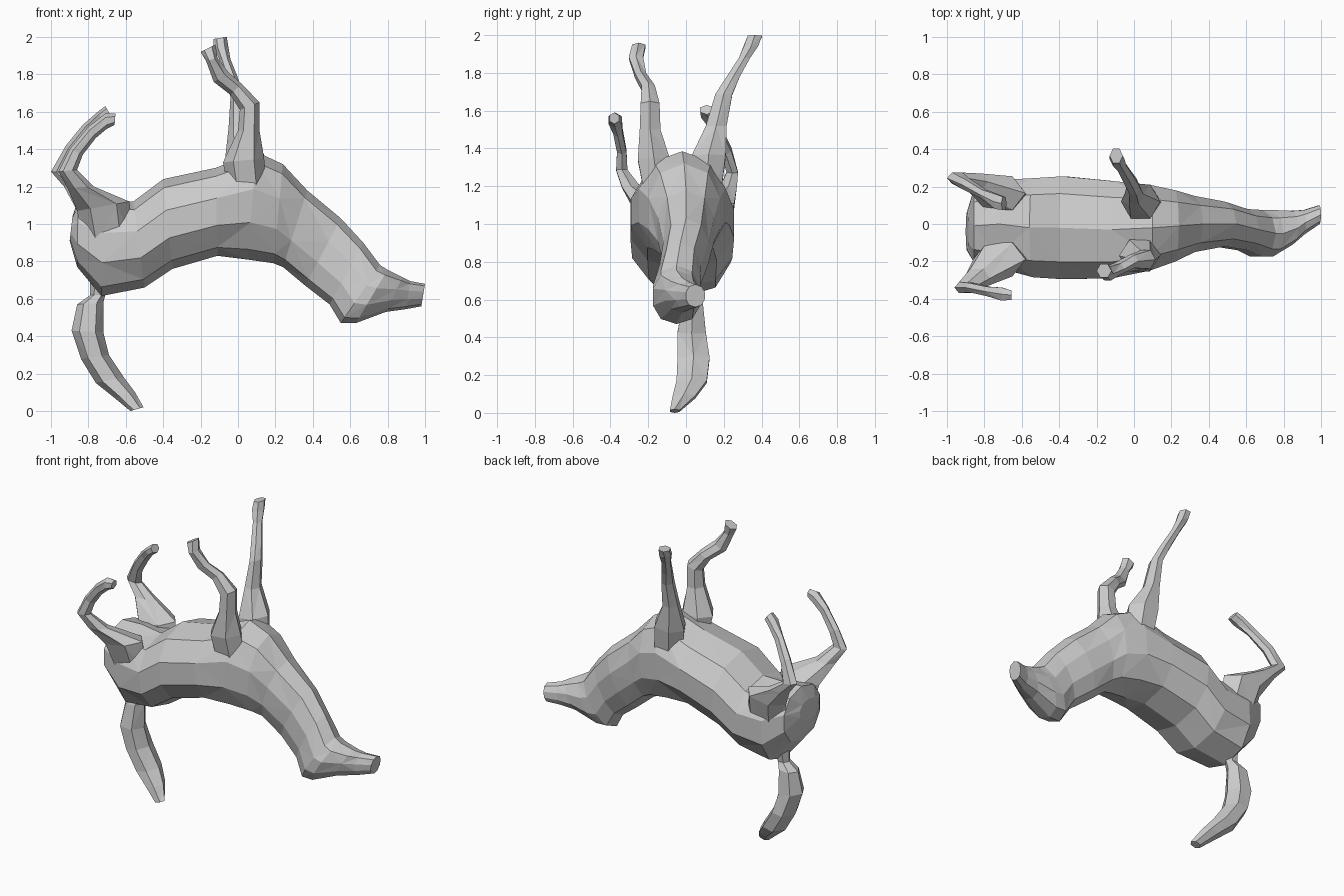
import bpy, bmesh, math


def loft(name, rings, sides, power=1.0):
    """Skin a flat-faced tube. Ring: edge point A (x, z), edge point B (x, z), y centre, y half width.
    A power below 1 gives fuller, squarer cross-sections."""
    bm = bmesh.new()
    angles = [2 * math.pi * i / sides for i in range(sides)]
    spread = [math.copysign(abs(math.sin(a)) ** power, math.sin(a)) for a in angles]
    widest = max(spread)
    loops = []
    for ax, az, bx, bz, y, w in rings:
        loop = []
        for a, s in zip(angles, spread):
            t = (1 - math.cos(a)) / 2
            loop.append(bm.verts.new((ax + (bx - ax) * t, y + w * s / widest, az + (bz - az) * t)))
        loops.append(loop)
    for k, (p, q) in enumerate(zip(loops, loops[1:])):
        for i in range(sides):
            j = (i + 1) % sides
            # alternate the diagonals for a faceted look
            if (i + k) % 2:
                bm.faces.new((p[i], p[j], q[j]))
                bm.faces.new((p[i], q[j], q[i]))
            else:
                bm.faces.new((p[i], p[j], q[i]))
                bm.faces.new((p[j], q[j], q[i]))
    bm.faces.new(loops[0])
    bm.faces.new(loops[-1])
    bmesh.ops.recalc_face_normals(bm, faces=bm.faces[:])
    mesh = bpy.data.meshes.new(name)
    bm.to_mesh(mesh)
    bm.free()
    obj = bpy.data.objects.new(name, mesh)
    bpy.context.collection.objects.link(obj)
    return obj


# Rump, barrel, chest, neck and head (belly side up)
loft("body_neck_head", [
    (-0.885, 1.04, -0.90, 0.91, -0.04, 0.10),
    (-0.855, 1.13, -0.86, 0.77, -0.01, 0.19),
    (-0.72, 1.13, -0.73, 0.615, 0.00, 0.235),
    (-0.56, 1.12, -0.50, 0.66, -0.02, 0.265),
    (-0.40, 1.24, -0.35, 0.76, -0.02, 0.275),
    (-0.12, 1.30, -0.11, 0.83, -0.03, 0.26),
    (0.10, 1.385, 0.05, 0.81, -0.02, 0.23),
    (0.24, 1.32, 0.19, 0.79, -0.01, 0.19),
    (0.37, 1.18, 0.24, 0.77, 0.00, 0.15),
    (0.55, 1.03, 0.36, 0.67, 0.00, 0.12),
    (0.67, 0.90, 0.49, 0.57, -0.03, 0.11),
    (0.76, 0.78, 0.55, 0.47, -0.05, 0.125),
    (0.80, 0.755, 0.63, 0.47, -0.05, 0.125),
    (0.88, 0.715, 0.79, 0.53, -0.02, 0.09),
    (0.92, 0.695, 0.90, 0.545, 0.01, 0.065),
    (1.00, 0.68, 0.98, 0.56, 0.05, 0.05)], 10, 0.85)

# Front legs, rooted inside the chest
loft("front_leg_near", [
    (-0.03, 1.05, 0.16, 1.05, -0.13, 0.07),
    (-0.08, 1.33, 0.14, 1.35, -0.17, 0.085),
    (0.00, 1.50, 0.115, 1.50, -0.19, 0.055),
    (0.01, 1.61, 0.115, 1.65, -0.19, 0.05),
    (-0.04, 1.69, 0.02, 1.75, -0.20, 0.035),
    (-0.13, 1.76, -0.05, 1.81, -0.24, 0.03),
    (-0.17, 1.87, -0.11, 1.89, -0.265, 0.038),
    (-0.20, 1.92, -0.12, 1.96, -0.25, 0.035)], 6)
loft("front_leg_far", [
    (-0.03, 1.05, 0.16, 1.05, 0.10, 0.07),
    (-0.07, 1.34, 0.14, 1.37, 0.12, 0.09),
    (-0.05, 1.52, 0.05, 1.52, 0.16, 0.055),
    (-0.04, 1.68, 0.03, 1.69, 0.20, 0.045),
    (-0.07, 1.78, 0.00, 1.78, 0.25, 0.035),
    (-0.10, 1.88, -0.04, 1.88, 0.31, 0.03),
    (-0.13, 1.95, -0.05, 1.94, 0.345, 0.038),
    (-0.13, 1.99, -0.06, 2.00, 0.365, 0.038)], 6)

# Hind legs, rooted inside the rump
loft("hind_leg_near", [
    (-0.82, 0.88, -0.56, 0.90, -0.15, 0.06),
    (-0.86, 1.07, -0.58, 1.12, -0.19, 0.09),
    (-0.91, 1.19, -0.77, 1.20, -0.29, 0.05),
    (-0.96, 1.28, -0.86, 1.29, -0.34, 0.03),
    (-0.90, 1.40, -0.83, 1.37, -0.34, 0.025),
    (-0.80, 1.52, -0.76, 1.46, -0.36, 0.025),
    (-0.71, 1.59, -0.70, 1.51, -0.375, 0.035),
    (-0.655, 1.59, -0.66, 1.53, -0.38, 0.025)], 6)
loft("hind_leg_far", [
    (-0.82, 0.88, -0.56, 0.90, 0.14, 0.06),
    (-0.86, 1.07, -0.58, 1.12, 0.165, 0.09),
    (-0.93, 1.20, -0.78, 1.20, 0.225, 0.045),
    (-1.00, 1.28, -0.89, 1.27, 0.245, 0.03),
    (-0.92, 1.42, -0.86, 1.37, 0.21, 0.03),
    (-0.83, 1.53, -0.78, 1.48, 0.16, 0.025),
    (-0.75, 1.60, -0.72, 1.55, 0.12, 0.04),
    (-0.71, 1.63, -0.68, 1.58, 0.11, 0.035)], 6)

# Tail hanging to the ground
loft("tail", [
    (-0.79, 0.70, -0.69, 0.68, 0.03, 0.045),
    (-0.79, 0.62, -0.71, 0.62, 0.03, 0.035),
    (-0.86, 0.57, -0.72, 0.58, 0.035, 0.055),
    (-0.89, 0.43, -0.72, 0.42, 0.03, 0.075),
    (-0.84, 0.28, -0.69, 0.30, 0.04, 0.085),
    (-0.76, 0.15, -0.61, 0.18, 0.03, 0.08),
    (-0.66, 0.07, -0.55, 0.10, -0.01, 0.06),
    (-0.575, 0.00, -0.505, 0.02, -0.06, 0.025)], 6)
